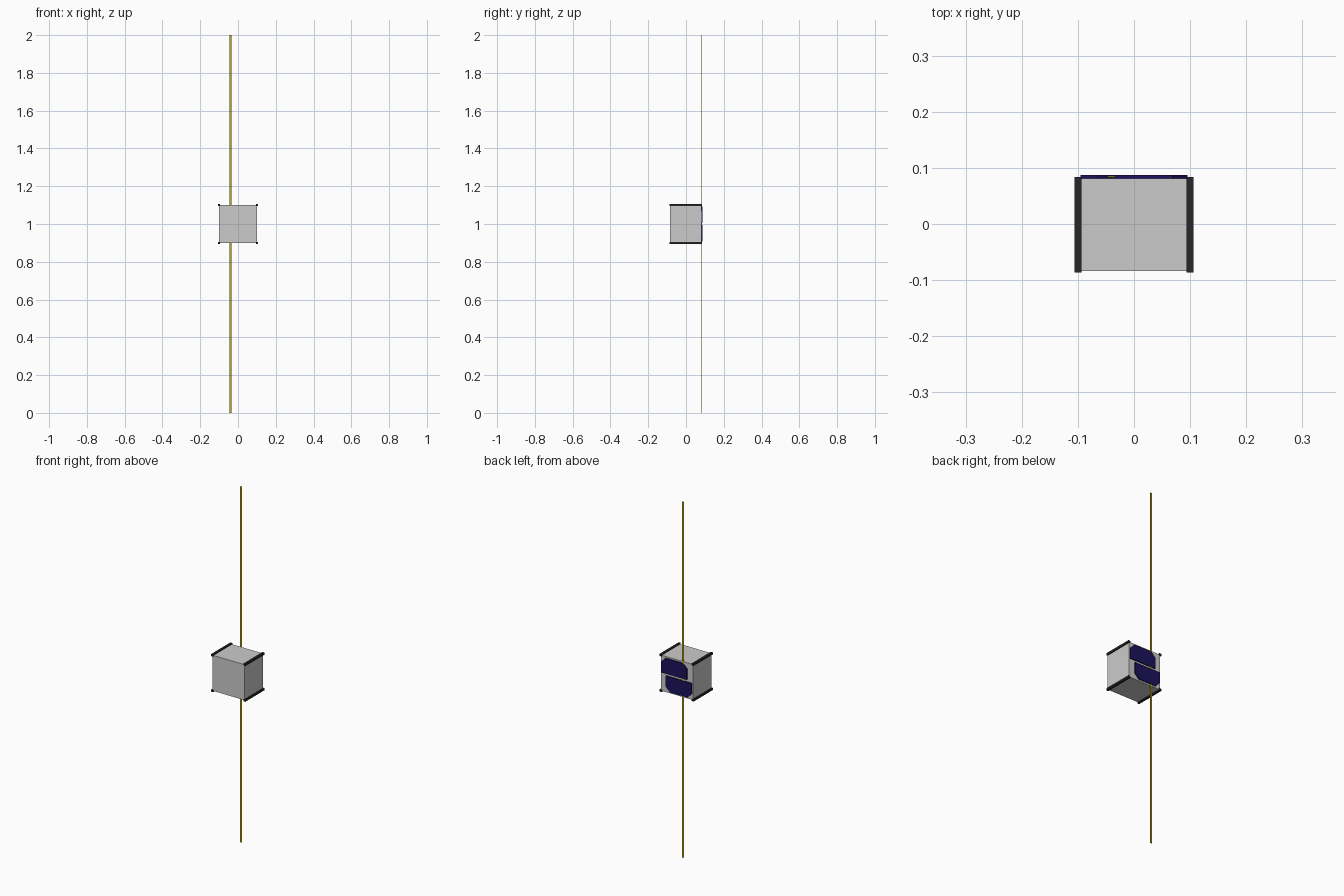
import bpy, bmesh

if "Cube" in bpy.data.objects:
    bpy.data.objects.remove(bpy.data.objects["Cube"])


def material(name, rgb):
    m = bpy.data.materials.new(name)
    m.diffuse_color = (*rgb, 1)
    m.use_nodes = True
    m.node_tree.nodes["Principled BSDF"].inputs["Base Color"].default_value = m.diffuse_color
    return m


def finish(name, bm, mat=None):
    bmesh.ops.recalc_face_normals(bm, faces=bm.faces)
    me = bpy.data.meshes.new(name)
    bm.to_mesh(me)
    bm.free()
    ob = bpy.data.objects.new(name, me)
    bpy.context.collection.objects.link(ob)
    if mat:
        me.materials.append(mat)
    return ob


def box(name, lo, hi, mat=None):
    bm = bmesh.new()
    bmesh.ops.create_cube(bm, size=1)
    for v in bm.verts:
        v.co = [a + (c + 0.5) * (b - a) for a, b, c in zip(lo, hi, v.co)]
    return finish(name, bm, mat)


def solar_panel(name, side, mat, y0=0.081, y1=0.0875):
    # long plate with both outer corners clipped; side is +1 upper, -1 lower
    x0, x1 = sorted((-0.065 * side, 0.095 * side))
    cut = 0.026
    pts = [(x0, 0.006), (x1, 0.006), (x1, 0.092 - cut), (x1 - cut, 0.092),
           (x0 + cut, 0.092), (x0, 0.092 - cut)]
    bm = bmesh.new()
    face = bm.faces.new([bm.verts.new((x, y0, 1 + side * z)) for x, z in pts])
    ext = bmesh.ops.extrude_face_region(bm, geom=[face])
    top = [g for g in ext["geom"] if isinstance(g, bmesh.types.BMVert)]
    bmesh.ops.translate(bm, verts=top, vec=(0, y1 - y0, 0))
    return finish(name, bm, mat)


rail_mat = material("rail_black", (0.02, 0.02, 0.022))
panel_mat = material("cell_blue", (0.012, 0.006, 0.11))
tape_mat = material("antenna_yellow", (0.5, 0.42, 0.01))

# Central cube body
box("body", (-0.1, -0.084, 0.9), (0.1, 0.081, 1.1))

# Corner rails running front to back
r = 0.006
for sx, side in ((-1, "left"), (1, "right")):
    for sz, level in ((-1, "lower"), (1, "upper")):
        x, z = 0.1 * sx, 1 + 0.1 * sz
        box(f"rail_{level}_{side}", (x - r, -0.0865, z - r),
            (x + r, 0.084, z + r), rail_mat)

# Two staggered solar panels on the back
solar_panel("solar_panel_upper", 1, panel_mat)
solar_panel("solar_panel_lower", -1, panel_mat)

# Long tape antenna behind the panels
box("tape_antenna", (-0.046, 0.083, 0), (-0.034, 0.0855, 2), tape_mat)
